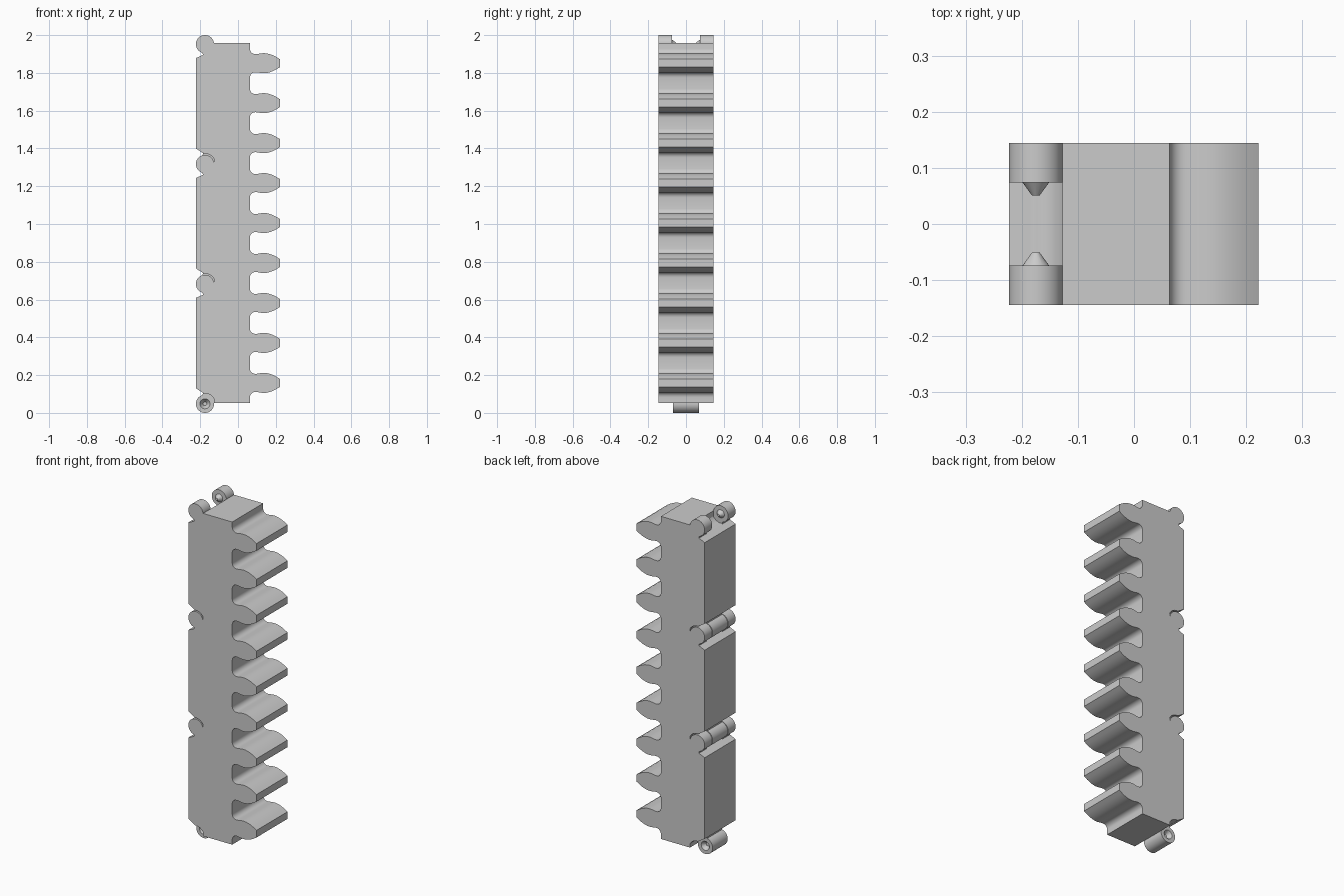
import bpy, bmesh, math
from mathutils import Matrix

if "Cube" in bpy.data.objects:
    bpy.data.objects.remove(bpy.data.objects["Cube"])

HY = 0.1443                       # half width in y
HX, HZ, PITCH = -0.175, 0.048, 0.6347   # hinge x, first hinge z, hinge spacing
R, CLEAR = 0.048, 0.055           # knuckle radius, clearance radius
N = 3
LEFT, ROOT, SEAM = -0.223, 0.063, 0.005
hinges = [HZ + i * PITCH for i in range(N + 1)]


def prism(name, pts, y0, y1):
    """Extrude an (x, z) outline from y0 to y1."""
    bm = bmesh.new()
    f = bm.faces.new([bm.verts.new((x, y0, z)) for x, z in pts])
    ext = bmesh.ops.extrude_face_region(bm, geom=[f])
    for v in ext["geom"]:
        if isinstance(v, bmesh.types.BMVert):
            v.co.y = y1
    bmesh.ops.recalc_face_normals(bm, faces=bm.faces)
    return to_object(name, bm)


def to_object(name, bm):
    me = bpy.data.meshes.new(name)
    bm.to_mesh(me)
    bm.free()
    ob = bpy.data.objects.new(name, me)
    bpy.context.collection.objects.link(ob)
    return ob


def cone(name, z, side, y_base, y_tip, r_base, r_tip):
    """Cone on a hinge axis, narrowing from y_base to y_tip."""
    bm = bmesh.new()
    bmesh.ops.create_cone(bm, cap_ends=True, segments=24, radius1=r_base,
                          radius2=r_tip, depth=y_base - y_tip)
    bm.transform(Matrix.Translation((HX, side * (y_base + y_tip) / 2, z))
                 @ Matrix.Rotation(side * math.pi / 2, 4, 'X'))
    return to_object(name, bm)


def boolean(ob, other, op):
    mod = ob.modifiers.new(op, 'BOOLEAN')
    mod.operation, mod.object, mod.solver = op, other, 'EXACT'
    bpy.context.view_layer.objects.active = ob
    bpy.ops.object.modifier_apply(modifier=mod.name)
    bpy.data.objects.remove(other)


def arc(cx, cz, r, a0, a1, n):
    return [(cx + r * math.cos(math.radians(a0 + (a1 - a0) * i / n)),
             cz + r * math.sin(math.radians(a0 + (a1 - a0) * i / n)))
            for i in range(n + 1)]


# Half of one tooth: root fillet, neck, then curved flank to the tip
half_tooth = arc(0.091, 0.076, 0.028, 180, 270, 6)
half_tooth += [(0.103, 0.0485), (0.115, 0.051), (0.127, 0.0525), (0.138, 0.053),
               (0.152, 0.052), (0.168, 0.048), (0.184, 0.0425),
               (0.202, 0.0335), (0.222, 0.021)]

# Toothed body outline: up the toothed side, then down the hinged side
pts = [(HX + R, hinges[0] + SEAM), (ROOT, hinges[0] + SEAM)]
step = PITCH / 3
for i in range(3 * N):
    c = hinges[0] + SEAM + (i + 0.5) * step
    pts += [(x, c - z) for x, z in half_tooth]
    pts += [(x, c + z) for x, z in reversed(half_tooth)]
pts += [(ROOT, hinges[-1] + SEAM), (HX + R, hinges[-1] + SEAM)]
edge = math.degrees(math.acos(R / CLEAR))
for i in range(N, -1, -1):
    z = hinges[i]
    if i < N:                     # clearance above the hinge
        pts += arc(HX, z, CLEAR, 95, edge, 10)
    if 0 < i:                     # clearance below the hinge
        low = arc(HX, z, CLEAR, -edge, -95, 10) + [(LEFT, z - 0.074)]
        pts += low
    if i > 0:
        pts += [(LEFT, hinges[i - 1] + 0.082)]
body = prism("toothed_rack", pts, -HY, HY)


def knuckle(name, z, d, y0, y1):
    """Round knuckle with a tab into the body below (d=-1) or above (d=1)."""
    out = arc(0, 0, R, 0, 255, 34)
    out += [(-0.010, -0.062), (0.025, -0.070), (0.060, -0.045), (0.060, -0.007), (R, -0.007)]
    return prism(name, [(HX + x, z - d * w) for x, w in out], y0, y1)


for i, z in enumerate(hinges):
    if i < N:                     # central barrel with conical sockets
        barrel = knuckle("barrel", z, 1, -0.070, 0.070)
        for s in (-1, 1):
            boolean(barrel, cone("socket", z, s, 0.0705, 0.047, 0.027, 0.010), 'DIFFERENCE')
        boolean(body, barrel, 'UNION')
    if i > 0:                     # outer knuckles with conical pins
        for s in (-1, 1):
            outer = knuckle("outer_knuckle", z, -1, *sorted((s * 0.074, s * HY)))
            boolean(outer, cone("pin", z, s, 0.080, 0.051, 0.028, 0.007), 'UNION')
            boolean(body, outer, 'UNION')

# Smooth the curved surfaces, keep the edges crisp
bpy.ops.object.select_all(action='DESELECT')
body.select_set(True)
bpy.context.view_layer.objects.active = body
bpy.ops.object.shade_smooth_by_angle(angle=math.radians(30))
